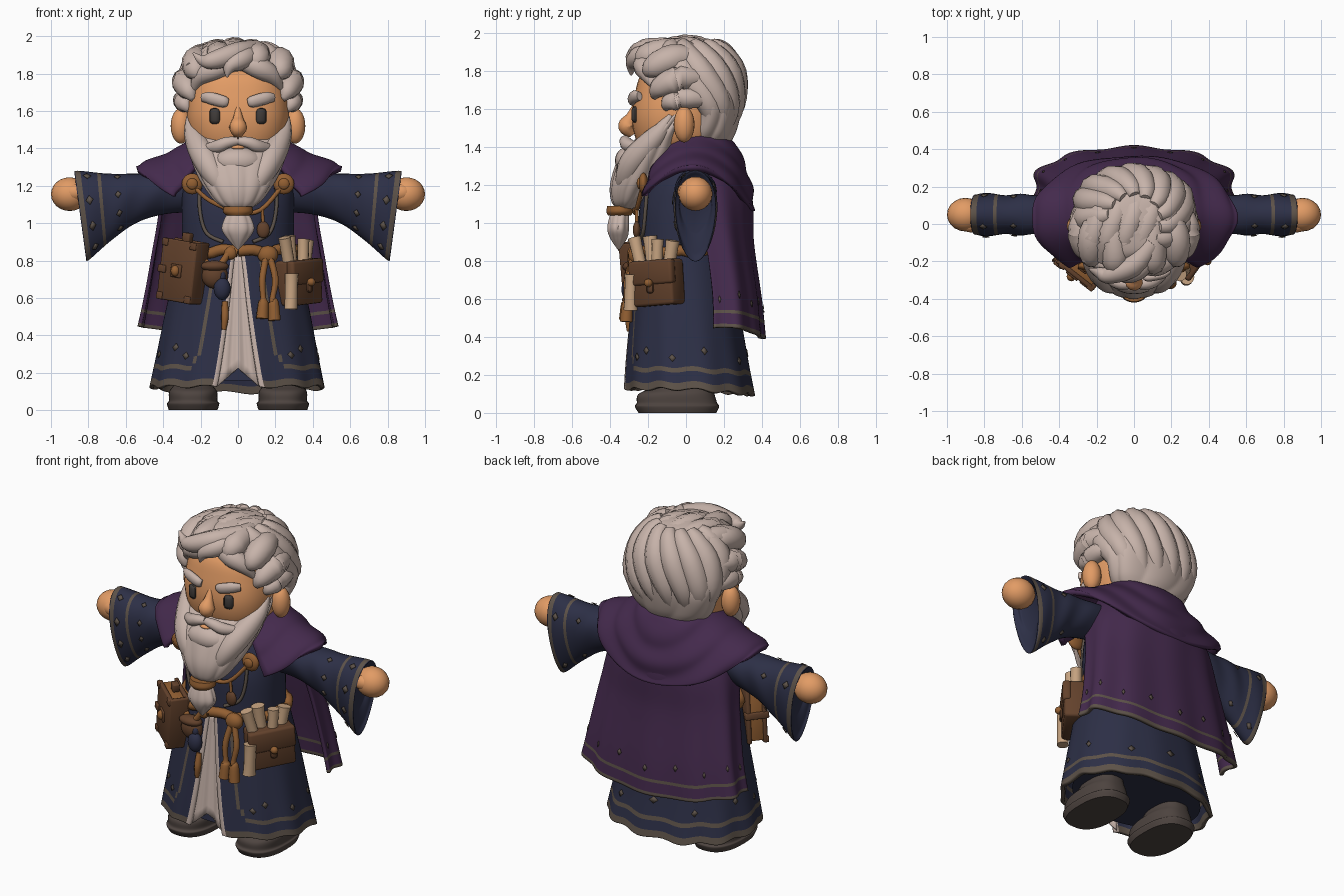
import bpy, bmesh, math
from math import sin, cos, pi, radians
from mathutils import Vector, Matrix, Euler

if "Cube" in bpy.data.objects:
    bpy.data.objects.remove(bpy.data.objects["Cube"])

COL = dict(navy=(.026, .029, .062), purple=(.058, .023, .074), hair=(.57, .45, .40), skin=(.76, .33, .13),
           leather=(.125, .054, .025), bronze=(.29, .115, .032), trim=(.11, .085, .066),
           boot=(.076, .058, .051), parchment=(.57, .37, .22), eye=(.052, .045, .042))
MAT = {}
for k, c in COL.items():
    MAT[k] = bpy.data.materials.new(k)
    MAT[k].diffuse_color = (*c, 1)


def finish(name, bm, mats, mirror=False, thick=0, angle=50):
    bmesh.ops.recalc_face_normals(bm, faces=bm.faces)
    me = bpy.data.meshes.new(name)
    bm.to_mesh(me)
    bm.free()
    ob = bpy.data.objects.new(name, me)
    bpy.context.collection.objects.link(ob)
    for m in mats.split():
        me.materials.append(MAT[m])
    bpy.ops.object.select_all(action='DESELECT')
    ob.select_set(True)
    bpy.context.view_layer.objects.active = ob
    bpy.ops.object.shade_smooth_by_angle(angle=radians(angle))
    if thick:
        m = ob.modifiers.new("thickness", 'SOLIDIFY')
        m.thickness, m.offset = thick, 0
    if mirror:
        ob.modifiers.new("mirror", 'MIRROR').use_mirror_merge = False
    return ob


def spline(rows, v):
    """Smooth interpolation through a list of tuples, v in 0..1."""
    s = min(max(v, 0), 1) * (len(rows) - 1)
    i = min(int(s), len(rows) - 2)
    f = s - i
    p = [rows[min(max(i + k, 0), len(rows) - 1)] for k in (-1, 0, 1, 2)]
    return [b + .5 * f * (c - a + f * (2*a - 5*b + 4*c - d + f * (3*(b - c) + d - a))) for a, b, c, d in zip(*p)]


def surf(bm, f, nu, nv, wrap=True, caps=True, pick=None):
    """Grid surface from f(u, v); pick(u, v) gives the material index."""
    g = [[bm.verts.new(f(i / nu, j / nv)) for i in range(nu + (not wrap))] for j in range(nv + 1)]
    n = len(g[0])
    for j in range(nv):
        for i in range(nu):
            k = (i + 1) % n
            fc = bm.faces.new((g[j][i], g[j][k], g[j+1][k], g[j+1][i]))
            fc.material_index = pick((i + .5) / nu, (j + .5) / nv) if pick else 0
    if caps and wrap:
        bm.faces.new(g[0])
        bm.faces.new(g[-1])


def ring(rows, e=2, fold=None):
    """Stacked ovals from rows (z, half width, front y, back y); u = 0.5 is the front."""
    def f(u, v, t=None):
        z, rx, y0, y1 = spline(rows, v)
        t = 2*pi*u if t is None else t
        k = fold(t, v) if fold else 1
        s, c = [math.copysign(abs(q) ** (2 / e), q) for q in (sin(t), cos(t))]
        return Vector((rx*k*s, (y0 + y1)/2 + (y1 - y0)/2*k*c, z))
    return f


def loft(name, rows, mat, n=48, nv=32, e=2, fold=None, **kw):
    bm = bmesh.new()
    surf(bm, ring(rows, e, fold), n, nv)
    return finish(name, bm, mat, **kw)


def tubes(name, paths, mat, n=10, steps=16, flat=1, **kw):
    """Tapered tubes through points (x, y, z, radius)."""
    bm = bmesh.new()
    for p in paths:
        def f(u, v):
            q = spline(p, v)
            d = (Vector(spline(p, v + .02)[:3]) - Vector(spline(p, v - .02)[:3])).normalized()
            a = d.cross(Vector((.13, 1, .21))).normalized()
            b = d.cross(a)
            return Vector(q[:3]) + max(q[3], .002) * (a*cos(2*pi*u) + b*flat*sin(2*pi*u))
        surf(bm, f, n, steps)
    return finish(name, bm, mat, **kw)


def balls(name, items, mat, **kw):
    bm = bmesh.new()
    for loc, size in items:
        bmesh.ops.create_uvsphere(bm, u_segments=20, v_segments=12, radius=1,
                                  matrix=Matrix.LocRotScale(Vector(loc), None, Vector(size)))
    return finish(name, bm, mat, **kw)


def boxes(name, base, items, mat, bevel=.012, **kw):
    bm = bmesh.new()
    for loc, size in items:
        bmesh.ops.create_cube(bm, size=1, matrix=base @ Matrix.LocRotScale(Vector(loc), None, Vector(size)))
    bmesh.ops.bevel(bm, geom=bm.edges[:], offset=bevel, segments=2, affect='EDGES', profile=.5)
    return finish(name, bm, mat, **kw)


def diamonds(name, f, spots, du, dv, mat, centre, off=.014, **kw):
    """Small painted stars laid just above a surface."""
    bm = bmesh.new()
    for u, v in spots:
        q = [f(u - du, v), f(u, v - dv), f(u + du, v), f(u, v + dv)]
        nrm = (q[2] - q[0]).cross(q[3] - q[1]).normalized()
        nrm *= off if nrm.dot(f(u, v) - Vector(centre)) > 0 else -off
        bm.faces.new([bm.verts.new(p + nrm) for p in q])
    finish(name, bm, mat, thick=.004, angle=20, **kw)


# --- robe skirt, split at the front
SK = [(.125, .455, -.32, .35), (.3, .42, -.305, .315), (.55, .37, -.28, .27), (.85, .30, -.25, .21)]
sk = ring(SK, 2.2, lambda t, v: 1 + .018 * sin(11*t) * (1 - v))


def skirt(u, v):
    a = math.asin((.008 + .092 * (1 - v)) / spline(SK, v)[1])
    p = sk(0, v, (2*u - 1) * (pi - a))
    p.z -= (1 - v) * (.03 * max(0, p.y / .35) - .008 * sin(11*2*pi*u))
    return p


def skirt_paint(u, v):
    d = int(min(u, 1 - u) * 112)
    if d == 0:
        return 2
    if v < .1 or (d == 5 and .32 < v < .93) or (d == 6 and .25 < v <= .32) or (d > 6 and .2 < v < .24):
        return 1
    return 0


bm = bmesh.new()
surf(bm, skirt, 112, 50, wrap=False, pick=skirt_paint)
finish("robe_skirt", bm, "navy trim hair", thick=.022)
diamonds("skirt_stars", skirt, [(u, .32 + .06*(i % 2)) for i, u in enumerate((.085, .12, .2, .28, .4, .5, .6, .72, .8, .88, .915))],
         .009, .03, "trim", (0, 0, .4))
loft("robe_lining", [(.16, .41, -.27, .31), (.4, .36, -.25, .26), (.8, .28, -.2, .18)], "navy")
# pale under-robe panel with an arched hem
bm = bmesh.new()


def panel(u, v):
    x = (2*u - 1) * (.115 - .09*v)
    low = .125 + .1 * (1 - abs(2*u - 1))
    return Vector((x, -.297 + .05*v + .008*cos(6*pi*u)*(1 - v), low + (.84 - low)*v))


surf(bm, panel, 16, 12, wrap=False)
finish("under_robe", bm, "hair", thick=.01)

# --- torso and front piping
loft("robe_torso", [(.8, .30, -.25, .21), (.9, .30, -.25, .21), (1.08, .30, -.245, .2), (1.22, .29, -.2, .2),
                    (1.36, .2, -.15, .18), (1.44, .14, -.1, .15)], "navy", e=2.2)
tubes("torso_piping", [[(.2, -.2, 1.24, .01), (.205, -.213, 1.08, .01), (.17, -.227, .95, .01), (.08, -.252, .9, .01)]],
      "trim", mirror=True)

# --- wide sleeves
SL = [(.15, 1.3, 1.06, .13), (.38, 1.27, 1.05, .125), (.55, 1.265, 1.0, .125), (.7, 1.265, .91, .125),
      (.865, 1.28, .8, .13), (.855, 1.25, .84, .11), (.825, 1.22, .95, .09)]


def sleeve(u, v):
    x, top, bot, ry = spline(SL, v)
    c, s = cos(2*pi*u), sin(2*pi*u)
    z = (top + bot)/2 + (top - bot)/2*c
    k = 1 + .04 * sin(v*34 + 2*c)
    return Vector((x - max(0, (x - .5)/.36)*(top - z)*.13, .05 + ry*k*s*(.85 + .15*c), z))


bm = bmesh.new()
surf(bm, sleeve, 32, 60, pick=lambda u, v: int(.64 < v < .68 or .535 < v < .552))
finish("sleeves", bm, "navy trim", mirror=True)
diamonds("sleeve_stars", sleeve, [(u, v) for v in (.44, .6) for u in (.15, .4, .6, .7, .8, .92)], .02, .02, "trim",
         (.7, .05, 1.1), .006, mirror=True)
balls("hands", [((.9, .05, 1.155), (.1, .09, .09)), ((.87, -.005, 1.165), (.06, .04, .045))], "skin", mirror=True)

# --- cape and shoulder mantle
CP = [(.39, .53, .2, .205), (.6, .49, .19, .195), (.9, .44, .15, .195), (1.15, .39, .1, .235), (1.36, .27, .06, .2)]


def cape(u, v):
    t = (2*u - 1) * radians(102)
    z, rx, cy, ry = spline(CP, v)
    k = 1 + .035 * cos(10*t) * (1 - v)
    c = math.copysign(abs(cos(t)) ** .85, cos(t))
    return Vector((rx*k*sin(t), cy + ry*k*c, z + .06 * sin(t)**2 * (1 - v)))


bm = bmesh.new()
surf(bm, cape, 80, 50, wrap=False, pick=lambda u, v: int(v < .04 or .12 < v < .14))
finish("cape", bm, "purple trim", thick=.02)
diamonds("cape_stars", cape, [(.04 + .115*i, .2 + .03*(i % 2)) for i in range(9)], .008, .02, "trim", (0, 0, .6), .013)
MT = [(1.29, .555, -.28, .345), (1.335, .45, -.25, .335), (1.39, .32, -.2, .30), (1.45, .22, -.15, .25), (1.42, .16, -.1, .2)]


def mantle(u, v):
    t = (2*u - 1) * radians(143)
    k = 1 + .024 * sin(20*v + 2.5*cos(2*t)) + .012 * sin(9*t) * (1 - v)
    z, rx, y0, y1 = spline(MT, v)
    return Vector((rx*k*sin(t), (y0 + y1)/2 + (y1 - y0)/2*k*cos(t), z - .23*cos(t)**2*(1 - v)**1.3))


bm = bmesh.new()
surf(bm, mantle, 72, 40, wrap=False)
finish("shoulder_mantle", bm, "purple", thick=.03)
balls("cape_clasps", [((.245, -.225, 1.21), (.056, .025, .056)), ((.245, -.245, 1.21), (.03, .015, .03))], "bronze", mirror=True)
tubes("clasp_cord", [[(-.23, -.23, 1.19, .012), (-.15, -.26, 1.12, .012), (0, -.27, 1.06, .012), (.12, -.26, 1.07, .012),
                      (.23, -.23, 1.19, .012)], [(.13, -.26, 1.07, .009), (.135, -.26, .98, .009)]], "bronze")
balls("pendant", [((.135, -.26, .965), (.035, .02, .045))], "leather")

# --- boots
loft("boots", [(0, .13, -.25, .16), (.035, .14, -.27, .175), (.05, .13, -.26, .165), (.1, .128, -.25, .15),
               (.145, .10, -.16, .14), (.26, .08, -.06, .12)], "boot", e=2.5, angle=35).location = (.24, 0, 0)
right = bpy.context.object
left = right.copy()
left.name, left.location.x = "boot_left", -.24
bpy.context.collection.objects.link(left)

# --- head and face
loft("head", [(1.34, .15, -.2, .1), (1.43, .24, -.26, .18), (1.55, .272, -.285, .2), (1.68, .265, -.27, .2),
              (1.8, .235, -.225, .2), (1.86, .1, -.1, .1)], "skin", e=2.5)
balls("ears", [((.305, -.01, 1.52), (.055, .055, .095))], "skin", mirror=True)
tubes("nose", [[(0, -.27, 1.62, .012), (0, -.29, 1.56, .028), (0, -.31, 1.51, .048), (0, -.28, 1.465, .02)]], "skin")
boxes("eyes", Euler((0, 0, radians(17))).to_matrix().to_4x4(), [((.04, -.296, 1.572), (.056, .03, .085))], "eye", .02, mirror=True)
tubes("eyebrows", [[(.055, -.28, 1.645, .022), (.08, -.285, 1.65, .032), (.15, -.27, 1.668, .033), (.19, -.245, 1.67, .024)]],
      "hair", mirror=True, flat=.7)

# --- hair: cap with swept locks
HC = [(1.4, .18, -.0, .22), (1.48, .255, .0, .26), (1.6, .305, .0, .29), (1.7, .32, -.12, .295), (1.8, .295, -.2, .285),
      (1.88, .24, -.22, .235), (1.95, .16, -.16, .17), (1.975, .05, -.05, .07)]
loft("hair_cap", HC, "hair", n=128, nv=60,
     fold=lambda t, v: 1 + .07 * (abs(sin(3.5*t + 5*v + .6*sin(9*v))) - .6) * min(1, 5 * (1 - v)))
hc = ring(HC)
back = []
for i in range(9):
    pts = []
    for v, r in ((.86, .03), (.75, .06), (.55, .075), (.32, .065), (.12, .015)):
        q = hc(0, v, radians(-105 + 25*i) + 1.2 * (v - .4))
        pts.append((q.x * .83, .05 + (q.y - .05) * .83, q.z, r))
    back.append(pts)
tubes("hair_back_locks", back, "hair")
tubes("hair_crown_locks", [[(x - .08, -.2, 1.86 - x*x, .03), (x - .05, -.08, 1.915 - x*x*1.2, .065),
                            (x, .06, 1.92 - x*x*1.2, .068), (x*.8 + .02, .18, 1.85 - x*x, .055), (x*.6 + .03, .25, 1.74, .01)]
                           for x in (-.17, -.09, 0, .09, .17)], "hair")
tubes("hair_side_locks", [
    [(.24, -.17, 1.66, .015), (.265, -.14, 1.71, .055), (.285, -.03, 1.76, .07), (.26, .12, 1.76, .03)],
    [(.2, -.2, 1.775, .02), (.225, -.17, 1.82, .065), (.22, -.05, 1.87, .075), (.18, .12, 1.86, .03)],
    [(.262, -.11, 1.6, .015), (.285, -.08, 1.64, .05), (.29, .03, 1.66, .055), (.26, .15, 1.64, .03)],
    [(.09, -.22, 1.815, .03), (.1, -.2, 1.88, .07), (.1, -.05, 1.91, .065), (.08, .1, 1.91, .03)]], "hair", mirror=True)
tubes("hair_front_locks", [
    [(.1, -.1, 1.93, .05), (.0, -.22, 1.91, .06), (-.13, -.27, 1.87, .05), (-.19, -.26, 1.87, .03), (-.24, -.24, 1.91, .005)],
    [(.1, -.16, 1.91, .04), (.03, -.24, 1.88, .055), (-.04, -.28, 1.84, .04), (-.06, -.29, 1.78, .005)],
    [(.0, -.2, 1.87, .04), (.1, -.22, 1.835, .06), (.18, -.2, 1.79, .05), (.23, -.17, 1.72, .015)],
    [(-.02, -.2, 1.85, .04), (-.12, -.22, 1.82, .055), (-.2, -.19, 1.78, .045), (-.24, -.16, 1.71, .015)]], "hair")

# --- beard, moustache and bound tip
loft("beard", [(1.60, .265, -.08, .03), (1.54, .28, -.16, .02), (1.48, .283, -.225, .0), (1.42, .268, -.29, -.01),
               (1.35, .25, -.35, -.03), (1.26, .215, -.385, -.08), (1.18, .17, -.40, -.16), (1.11, .115, -.39, -.23),
               (1.07, .05, -.36, -.29)], "hair", n=112, nv=44, fold=lambda t, v: 1 + .05 * (abs(sin(6*t + 2*v)) - .6))
tubes("beard_locks", [[(.262, -.08, 1.57, .015), (.245, -.13, 1.49, .045), (.21, -.2, 1.41, .065), (.16, -.28, 1.32, .07),
                       (.11, -.32, 1.23, .055), (.07, -.33, 1.15, .02)]], "hair", mirror=True)
tubes("moustache", [[(0, -.32, 1.44, .022), (.06, -.32, 1.43, .032), (.11, -.3, 1.41, .035), (.18, -.25, 1.4, .02)]],
      "hair", mirror=True)
balls("lower_lip", [((0, -.325, 1.405), (.035, .02, .012))], "skin")
balls("chin_beard", [((0, -.3, 1.33), (.13, .075, .075))], "hair")
loft("beard_tie", [(1.04, .06, -.41, -.29), (1.06, .08, -.42, -.28), (1.09, .075, -.415, -.285)], "bronze", nv=8)
loft("beard_tip", [(1.06, .045, -.39, -.3), (1.03, .07, -.405, -.3), (.97, .088, -.415, -.3), (.92, .06, -.4, -.31),
                   (.86, .006, -.36, -.35)], "hair", fold=lambda t, v: 1 + .1 * (abs(sin(4*t)) - .6))

# --- rope belt, knot and tassels
tubes("belt", [[(.315*sin(pi*i/12), -.02 - .25*cos(pi*i/12), .85 + .012*sin(i*2.5), .03) for i in range(25)]],
      "bronze", steps=72)
balls("belt_knot", [((.16, -.265, .83), (.055, .04, .05)), ((-.04, -.285, .84), (.035, .025, .035))], "bronze")
tubes("belt_tassels", [[(.15, -.28, .82, .018), (.13, -.31, .7, .018), (.135, -.315, .6, .016), (.135, -.315, .575, .028), (.13, -.32, .49, .034)],
                       [(.17, -.28, .82, .018), (.2, -.3, .7, .018), (.185, -.31, .6, .016), (.19, -.31, .575, .028), (.195, -.315, .48, .034)],
                       [(-.2, -.25, .82, .018), (-.12, -.29, .76, .018), (-.05, -.29, .84, .018)],
                       [(-.07, -.285, .58, .016), (-.07, -.3, .5, .02), (-.075, -.3, .43, .012)]], "bronze")

# --- hanging book, pouch and flask
B = Matrix.Translation((-.295, -.23, .745)) @ Euler((0, radians(8), radians(-38))).to_matrix().to_4x4()
boxes("book_covers", B, [((0, -.045, 0), (.23, .025, .33)), ((0, .05, 0), (.23, .025, .33)), ((.105, 0, 0), (.025, .11, .33))], "leather", .008)
boxes("book_pages", B, [((-.005, 0, 0), (.2, .08, .30))], "bronze", .004)
boxes("book_fittings", B, [((sx*.095, -.052, sz*.145), (.04, .024, .04)) for sx in (-1, 1) for sz in (-1, 1)]
      + [((-.095, 0, 0), (.05, .14, .04)), ((0, -.057, 0), (.07, .02, .07)), ((0, .01, .18), (.05, .04, .05))], "leather", .006)
balls("book_emblem", [(B @ Vector((0, -.065, 0)), (.025, .025, .03))], "bronze")
balls("belt_pouch", [((-.125, -.275, .72), (.07, .05, .07)), ((-.125, -.29, .77), (.075, .045, .03))], "leather")
balls("flask", [((-.085, -.305, .65), (.045, .035, .06)), ((-.085, -.3, .715), (.02, .02, .03))], "navy")

# --- satchel with scrolls
S = Matrix.Translation((.325, -.15, .685)) @ Euler((0, radians(-4), radians(54))).to_matrix().to_4x4()
boxes("satchel", S, [((0, 0, 0), (.27, .12, .24)), ((0, -.045, .055), (.28, .05, .13)), ((0, -.07, -.02), (.04, .02, .07))], "leather", .015)
balls("satchel_button", [(S @ Vector((0, -.083, .0)), (.022, .022, .022))], "bronze")
bm = bmesh.new()
for x, y, z, r, h, a in ((-.1, -.01, .12, .032, .26, -12), (-.04, .02, .13, .035, .24, -4), (.02, -.02, .12, .03, .22, 6),
                         (.08, .01, .11, .034, .22, 14), (-.14, -.05, -.04, .034, .19, 6)):
    M = S @ Matrix.Translation((x, y, z)) @ Matrix.Rotation(radians(a), 4, 'Y')
    surf(bm, lambda u, v: M @ Vector((r*(1 + .15*abs(2*v - 1)**4)*cos(2*pi*u), r*sin(2*pi*u), h*(v - .5))), 14, 6)
finish("scrolls", bm, "parchment")

for m in bpy.data.materials:
    if m.users and not m.is_grease_pencil:
        m.use_nodes = True
        m.node_tree.nodes["Principled BSDF"].inputs["Base Color"].default_value = m.diffuse_color
